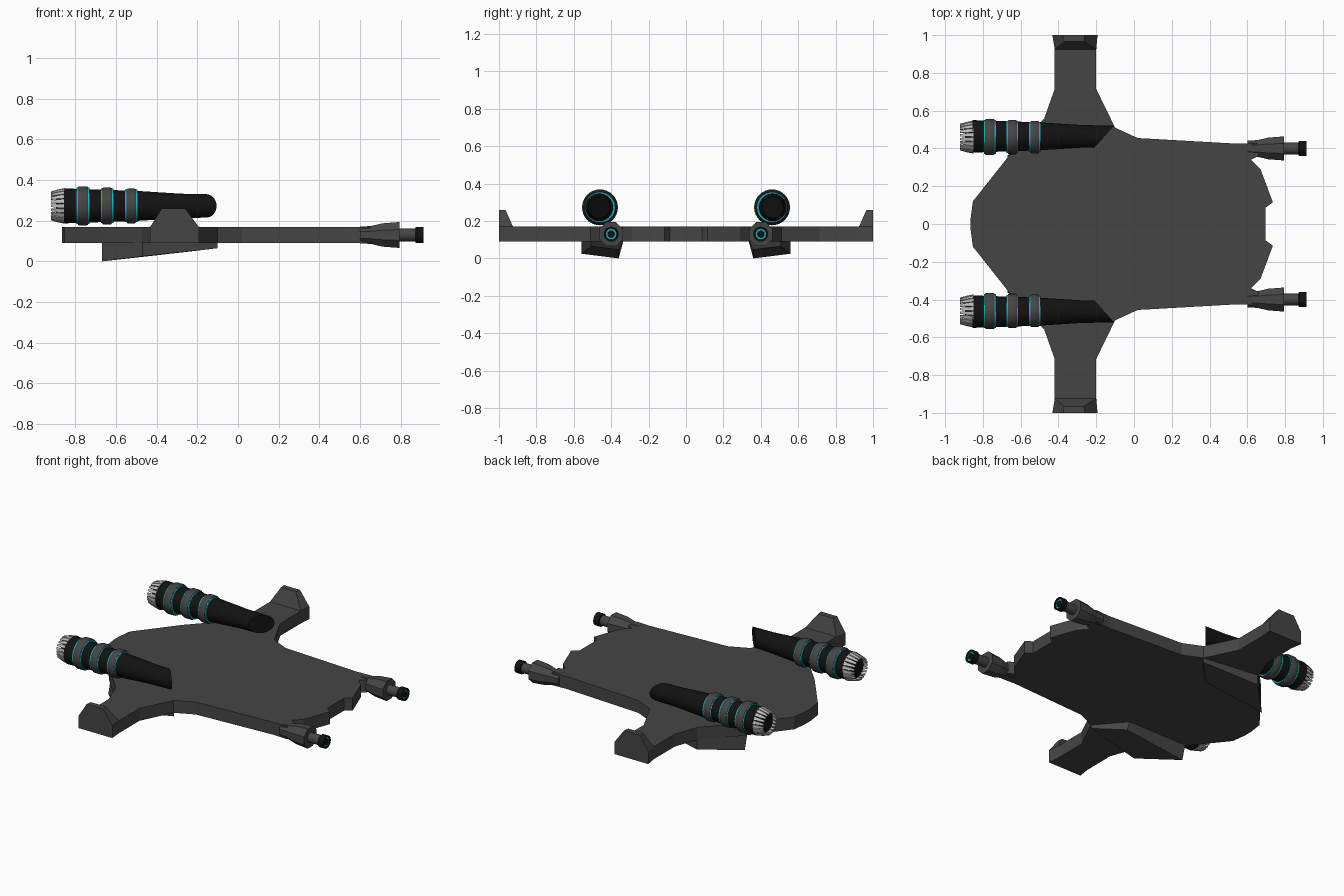
import bpy, bmesh, math
from mathutils import Vector

if "Cube" in bpy.data.objects:
    bpy.data.objects.remove(bpy.data.objects["Cube"])


def material(name, rgb):
    m = bpy.data.materials.new(name)
    m.diffuse_color = (*rgb, 1)
    m.use_nodes = True
    m.node_tree.nodes["Principled BSDF"].inputs["Base Color"].default_value = m.diffuse_color
    return m


GREY = material("dark_grey", (0.06, 0.06, 0.06))
BLACK = material("black", (0.006, 0.006, 0.006))
CYAN = material("cyan", (0.01, 0.42, 0.52))
LIGHT = material("light_metal", (0.5, 0.5, 0.5))


def finish(bm, name, mat, mirror=True, smooth=False):
    """Turn a bmesh into an object, mirrored across the centre line."""
    bmesh.ops.recalc_face_normals(bm, faces=bm.faces)
    me = bpy.data.meshes.new(name)
    bm.to_mesh(me)
    bm.free()
    me.materials.append(mat)
    ob = bpy.data.objects.new(name, me)
    bpy.context.collection.objects.link(ob)
    if mirror:
        mod = ob.modifiers.new("mirror", 'MIRROR')
        mod.use_axis = (False, True, False)
        mod.use_mirror_merge = False
    if smooth:
        bpy.context.view_layer.objects.active = ob
        ob.select_set(True)
        bpy.ops.object.shade_smooth_by_angle(angle=math.radians(35))
        ob.select_set(False)
    return ob


def loft(bm, loops, cap=True):
    """Skin a series of closed point loops of equal length."""
    rings = [[bm.verts.new(p) for p in loop] for loop in loops]
    n = len(rings[0])
    for a, b in zip(rings, rings[1:]):
        for i in range(n):
            j = (i + 1) % n
            bm.faces.new((a[i], a[j], b[j], b[i]))
    if cap:
        bm.faces.new(rings[0])
        bm.faces.new(rings[-1])


def lathe(bm, profile, cy, cz, seg=32, turn=0.0):
    """Revolve (x, radius) points around an axis parallel to x."""
    loops = []
    for x, r in profile:
        loops.append([(x, cy + r * math.cos(turn + 2 * math.pi * i / seg),
                       cz + r * math.sin(turn + 2 * math.pi * i / seg)) for i in range(seg)])
    loft(bm, loops)


# Hull deck with stub wings: one half outline, reflected and extruded
half = [(-0.865, 0.03), (-0.853, 0.12), (-0.655, 0.37), (-0.475, 0.56), (-0.42, 0.715),
        (-0.42, 0.95), (-0.20, 0.95), (-0.20, 0.715), (-0.10, 0.51), (0.02, 0.455),
        (0.55, 0.425), (0.65, 0.43), (0.66, 0.36), (0.62, 0.34), (0.67, 0.29),
        (0.735, 0.115), (0.695, 0.085)]
outline = half + [(x, -y) for x, y in reversed(half)]
bm = bmesh.new()
loft(bm, [[(x, y, z) for x, y in outline] for z in (0.09, 0.17)])
finish(bm, "hull_deck", GREY, mirror=False)

# Upturned wing tips
bm = bmesh.new()
loft(bm, [[(-0.42, 0.925, z0), (-0.20, 0.925, z0), (-0.193, 1.0, z0), (-0.432, 1.0, z0)]
          for z0 in (0.09, 0.17)])
loft(bm, [[(-0.42, 0.925, 0.17), (-0.20, 0.925, 0.17), (-0.193, 1.0, 0.17), (-0.432, 1.0, 0.17)],
          [(-0.37, 0.965, 0.26), (-0.265, 0.965, 0.26), (-0.26, 1.0, 0.26), (-0.375, 1.0, 0.26)]])
finish(bm, "wing_tip", GREY)

# Sloped wedge pods below the wing roots
top = [(-0.10, 0.51), (-0.47, 0.56), (-0.67, 0.335), (-0.25, 0.335)]
bottom = [(-0.10, 0.505, 0.065), (-0.47, 0.56, 0.025), (-0.67, 0.36, 0.0), (-0.25, 0.36, 0.047)]
bm = bmesh.new()
loft(bm, [[(x, y, 0.092) for x, y in top], bottom])
finish(bm, "underside_pod", GREY)

# Engine tubes with a slanted front cut facing inward
EY, EZ = 0.46, 0.273
bm = bmesh.new()
lathe(bm, [(-0.855, 0.086), (-0.50, 0.074), (-0.28, 0.060), (-0.06, 0.056)], EY + 0.004, EZ)
bmesh.ops.bisect_plane(bm, geom=bm.verts[:] + bm.edges[:] + bm.faces[:],
                       plane_co=(-0.2, 0.415, EZ), plane_no=Vector((0.095, -0.085, 0)),
                       clear_outer=True)
bmesh.ops.holes_fill(bm, edges=[e for e in bm.edges if e.is_boundary], sides=0)
finish(bm, "engine_tube", BLACK, smooth=True)

# Engine bands: chamfered grey rings around slightly wider cyan discs
for i, (x0, x1, r) in enumerate([(-0.788, -0.738, 0.096), (-0.668, -0.620, 0.091),
                                 (-0.548, -0.502, 0.086)]):
    bm = bmesh.new()
    lathe(bm, [(x0, r - 0.004), (x0 + 0.006, r), (x1 - 0.006, r), (x1, r - 0.004)], EY, EZ)
    finish(bm, f"engine_band_{i + 1}", GREY, smooth=True)
    bm = bmesh.new()
    lathe(bm, [(x0 - 0.007, r - 0.006), (x1 + 0.007, r - 0.006)], EY, EZ)
    finish(bm, f"engine_glow_ring_{i + 1}", CYAN, smooth=True)

# Exhaust nozzle: dark core surrounded by tapering metal petals
bm = bmesh.new()
lathe(bm, [(-0.895, 0.062), (-0.85, 0.083)], EY, EZ)
finish(bm, "exhaust_core", BLACK, smooth=True)
bm = bmesh.new()
PETALS = 22
for k in range(PETALS):
    a = 2 * math.pi * k / PETALS
    w = 0.8 * math.pi / PETALS
    loops = []
    for x, r, f in ((-0.85, 0.088, 1.0), (-0.885, 0.081, 1.0), (-0.92, 0.071, 0.7)):
        loops.append([(x, EY + rr * math.cos(a + s * w * f), EZ + rr * math.sin(a + s * w * f))
                      for rr, s in ((r, -1), (r, 1), (r - 0.008, 1), (r - 0.008, -1))])
    loft(bm, loops)
finish(bm, "exhaust_petals", LIGHT)

# Guns at the front corners: octagonal housing, barrel, muzzle with glowing bore
GY, GZ = 0.40, 0.13
bm = bmesh.new()
lathe(bm, [(0.60, 0.044), (0.655, 0.048), (0.71, 0.062), (0.795, 0.069)], GY, GZ, 8, math.pi / 8)
finish(bm, "gun_housing", GREY)
bm = bmesh.new()
lathe(bm, [(0.78, 0.031), (0.88, 0.031)], GY, GZ, 20)
finish(bm, "gun_barrel", GREY, smooth=True)
bm = bmesh.new()
lathe(bm, [(0.872, 0.036), (0.875, 0.04), (0.912, 0.04), (0.912, 0.032), (0.90, 0.030)], GY, GZ, 20)
finish(bm, "gun_muzzle", BLACK, smooth=True)
bm = bmesh.new()
lathe(bm, [(0.895, 0.0295), (0.906, 0.0295)], GY, GZ, 20)
finish(bm, "muzzle_glow", CYAN, smooth=True)
bm = bmesh.new()
lathe(bm, [(0.90, 0.02), (0.909, 0.02)], GY, GZ, 20)
finish(bm, "muzzle_bore", BLACK, smooth=True)
